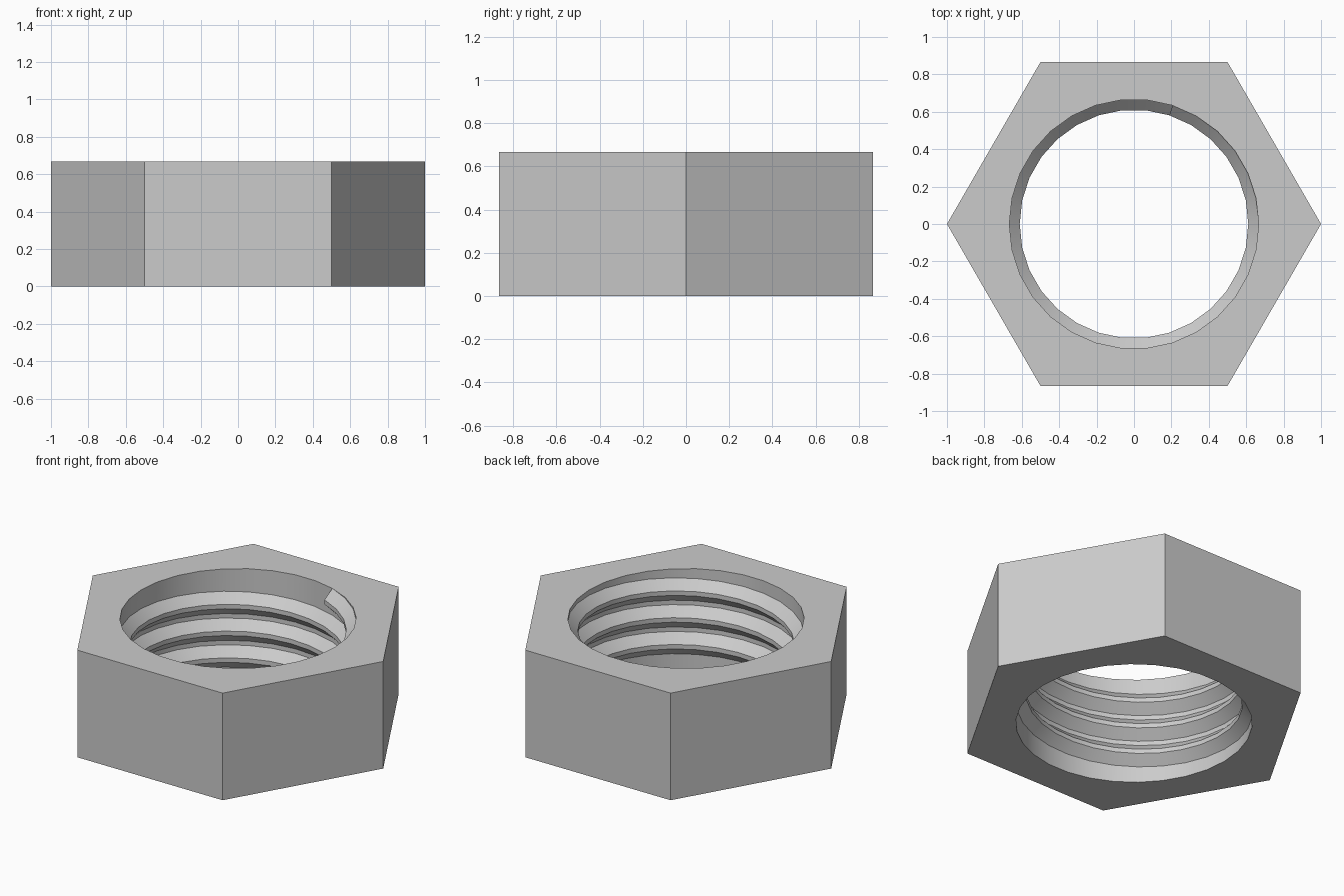
import bpy, bmesh
from math import cos, sin, radians

cube = bpy.data.objects.get("Cube")
if cube:
    bpy.data.objects.remove(cube, do_unlink=True)

UNIT = 1 / 18            # one working unit
HEIGHT = 12 * UNIT
BORE = 12 * UNIT         # thread root radius
PITCH = 3 * UNIT
SEGS, TURNS = 30, 3
START = radians(72)      # angle where the thread begins and ends
STEP = radians(360 / SEGS)
# thread cross-section: radius, height above the start of the thread
PROFILE = [(12, 0.5), (11, 1.5), (11, 2), (12, 3)]

bm = bmesh.new()


def ring(radius, z, count, offset=0.0):
    step = radians(360 / count)
    return [bm.verts.new((radius * cos(offset + i * step),
                          radius * sin(offset + i * step), z))
            for i in range(count)]


def loop_edges(verts):
    return [bm.edges.new((verts[i - 1], verts[i])) for i in range(len(verts))]


# Hexagonal outside and the two flat end faces with round holes
rims, hexes = [], []
for z in (0, HEIGHT):
    outer, inner = ring(1, z, 6), ring(BORE, z, SEGS, START)
    bmesh.ops.triangle_fill(bm, use_beauty=True, use_dissolve=False,
                            edges=loop_edges(outer) + loop_edges(inner))
    hexes.append(outer)
    rims.append(inner)
for i in range(6):
    bm.faces.new((hexes[0][i - 1], hexes[0][i], hexes[1][i], hexes[1][i - 1]))

# Helical thread sections, rising counter-clockwise
last = SEGS * TURNS
sections = []
for k in range(last + 1):
    a = START + k * STEP
    rise = k * PITCH / SEGS
    sections.append([bm.verts.new((r * UNIT * cos(a), r * UNIT * sin(a), h * UNIT + rise - 0.5 * UNIT))
                     for r, h in PROFILE])
# Lift the whole thread so that its upper end meets the top face
lift = HEIGHT - sections[-1][3].co.z
for section in sections:
    for v in section:
        v.co.z += lift

for k in range(last):
    here, there = sections[k], sections[k + 1]
    j, j2 = k % SEGS, (k + 1) % SEGS
    # flanks and crest
    for i in range(3):
        bm.faces.new((here[i], there[i], there[i + 1], here[i + 1]))
    # root between turns, or plain wall up to the top rim
    if k < last - SEGS:
        above = (sections[k + 1 + SEGS][0], sections[k + SEGS][0])
    else:
        above = (rims[1][j2], rims[1][j])
    bm.faces.new((here[3], there[3]) + above)
    # plain wall down to the bottom rim
    if k < SEGS:
        bm.faces.new((rims[0][j], rims[0][j2], there[0], here[0]))

# Flat ends of the thread
bm.faces.new(sections[0])
bm.faces.new(sections[-1])

bmesh.ops.remove_doubles(bm, verts=bm.verts[:], dist=1e-5)
bmesh.ops.recalc_face_normals(bm, faces=bm.faces[:])

mesh = bpy.data.meshes.new("hex_nut")
bm.to_mesh(mesh)
bm.free()
nut = bpy.data.objects.new("hex_nut", mesh)
bpy.context.collection.objects.link(nut)

# Plain grey metal
grey = bpy.data.materials.new("light_grey")
grey.use_nodes = True
colour = (0.6, 0.6, 0.6, 1)
grey.diffuse_color = colour
grey.node_tree.nodes["Principled BSDF"].inputs["Base Color"].default_value = colour
mesh.materials.append(grey)

bpy.ops.object.select_all(action="DESELECT")
nut.select_set(True)
bpy.context.view_layer.objects.active = nut
bpy.ops.object.shade_smooth_by_angle(angle=radians(25))
